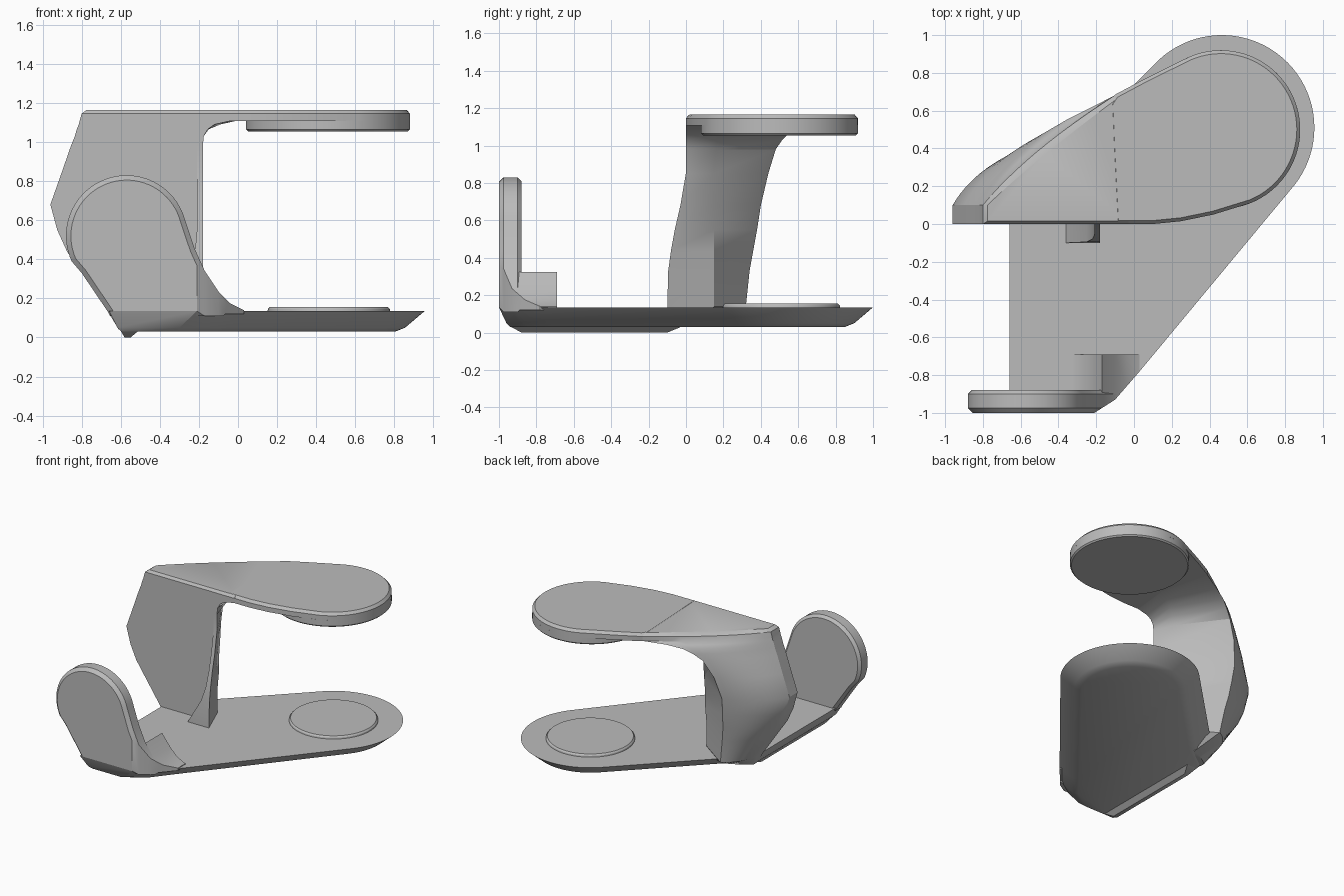
import bpy, bmesh
from math import sin, cos, radians
from mathutils import Vector

if "Cube" in bpy.data.objects:
    bpy.data.objects.remove(bpy.data.objects["Cube"])

grey = bpy.data.materials.new("neutral_grey")
grey.use_nodes = True
colour = (0.5, 0.5, 0.5, 1)
grey.diffuse_color = colour
grey.node_tree.nodes["Principled BSDF"].inputs["Base Color"].default_value = colour


def arc(cx, cy, radius, start, end, steps=40):
    """Points along a circular arc, angles in degrees."""
    angles = [radians(start + (end - start) * i / steps) for i in range(steps + 1)]
    return [(cx + radius * cos(a), cy + radius * sin(a)) for a in angles]


def inset(points, distance):
    """Move a counter-clockwise outline inwards by a distance."""
    result = []
    count = len(points)
    for i, point in enumerate(points):
        here = Vector(point)
        before = (here - Vector(points[i - 1])).normalized()
        after = (Vector(points[(i + 1) % count]) - here).normalized()
        n1, n2 = Vector((-before.y, before.x)), Vector((-after.y, after.x))
        middle = (n1 + n2).normalized()
        moved = here + middle * distance / max(middle.dot(n1), 0.6)
        result.append((moved.x, moved.y))
    return result


def loft(name, rings, cuts=()):
    """Skin a stack of equally long rings, cap both ends, optionally slice."""
    bm = bmesh.new()
    levels = [[bm.verts.new(p) for p in ring] for ring in rings]
    count = len(levels[0])
    for low, high in zip(levels, levels[1:]):
        for i in range(count):
            j = (i + 1) % count
            bm.faces.new((low[i], low[j], high[j], high[i]))
    bm.faces.new(levels[0][::-1])
    bm.faces.new(levels[-1])
    for point, normal in cuts:
        geometry = bm.verts[:] + bm.edges[:] + bm.faces[:]
        bmesh.ops.bisect_plane(bm, geom=geometry, plane_co=point,
                               plane_no=normal, clear_outer=True)
        open_edges = [e for e in bm.edges if e.is_boundary]
        bmesh.ops.holes_fill(bm, edges=open_edges, sides=0)
    bmesh.ops.recalc_face_normals(bm, faces=bm.faces[:])
    mesh = bpy.data.meshes.new(name)
    bm.to_mesh(mesh)
    bm.free()
    mesh.materials.append(grey)
    part = bpy.data.objects.new(name, mesh)
    bpy.context.collection.objects.link(part)
    bpy.ops.object.select_all(action="DESELECT")
    part.select_set(True)
    bpy.context.view_layer.objects.active = part
    bpy.ops.object.shade_smooth_by_angle(angle=radians(30))


def flat(points, z):
    return [(x, y, z) for x, y in points]


def upright(points, y):
    return [(x, y, z) for x, z in points]


def disc(name, cx, cy, layers):
    loft(name, [flat(arc(cx, cy, r, 0, 355, 71), z) for z, r in layers])


# Base plate: a rounded tongue whose sides taper towards the floor
def base_outline(d):
    left, front = -0.66 + 0.43 * d, -1 + 0.4 * d
    return ([(left, front), (-0.21 - 0.9 * d, front),
             (-0.1 - 0.6 * d, -0.93 + 0.6 * d), (0.03 - 0.7 * d, -0.78 + 0.6 * d)]
            + arc(0.465, 0.51, 0.49 - d, -39, 137)
            + [(-0.46 + 0.5 * d, 0.28 - 0.9 * d), (left + 0.02, 0.08 - 0.5 * d), (left, 0)])


loft("base_plate", [flat(base_outline(d), z)
                    for z, d in ((0.03, 0.15), (0.05, 0.1), (0.135, 0))])

# Narrow tapered ridge below the left edge of the base
loft("base_ridge", [flat([(x1, y1), (x2, y1), (x2, y2), (x1, y2)], z)
                    for x1, x2, y1, y2, z in ((-0.58, -0.55, -0.88, -0.1, 0),
                                              (-0.6, -0.51, -0.94, -0.02, 0.033))])

# Raised pad on the base
disc("base_pad", 0.465, 0.51, ((0.13, 0.315), (0.145, 0.312), (0.155, 0.303)))

# Upright front panel: a disc whose foot flares into the base
panel = (arc(-0.57, 0.52, 0.31, 15, 205)
         + [(-0.8, 0.33), (-0.665, 0.13), (-0.655, 0.11), (0, 0.11), (0.03, 0.14),
            (-0.04, 0.175), (-0.1, 0.235), (-0.17, 0.34), (-0.22, 0.45)])
corner_cuts = [(Vector((-0.1, -0.93, 0)), Vector((0.07, -0.11, 0))),
               (Vector((-0.1, -0.93, 0)), Vector((0.15, -0.13, 0)))]
panel_layers = ((-1, 0.025), (-0.975, 0), (-0.9, 0), (-0.88, 0.02))
loft("front_panel", [upright(inset(panel, d), y) for y, d in panel_layers], corner_cuts)

# Curved foot behind the panel
foot = [(-0.32, 0.12), (0.03, 0.12), (0.03, 0.14), (-0.04, 0.175), (-0.1, 0.235),
        (-0.17, 0.325), (-0.21, 0.24), (-0.26, 0.17), (-0.32, 0.14)]
loft("panel_foot", [upright(foot, y) for y in (-0.92, -0.69)], corner_cuts)


# Column: flat front with a slim buttress, bulging back, flaring into the arm
def column_ring(z, left, buttress, right, side, bulge, back):
    rib_x, rib_y = buttress
    edge, mid, end = Vector((left, min(0.1, z))), Vector(bulge), Vector(back)
    ring = [(left, max(rib_y, 0)), (rib_x, max(rib_y, 0)), (rib_x, rib_y),
            (right, rib_y), side]
    for i in range(13):
        t = i / 12
        p = end * (1 - t) ** 2 + mid * 2 * t * (1 - t) + edge * t * t
        ring.append((p.x, p.y))
    return flat(ring, z)


rib = (-0.21, -0.001)
sections = [
    (0.04, -0.61, (-0.36, -0.1), -0.18, (-0.27, 0.1), (-0.54, 0.1), (-0.44, 0.14)),
    (0.14, -0.67, (-0.36, -0.1), -0.18, (-0.28, 0.15), (-0.64, 0.26), (-0.52, 0.32)),
    (0.33, -0.8, (-0.25, -0.095), -0.18, (-0.28, 0.15), (-0.74, 0.27), (-0.55, 0.34)),
    (0.44, -0.875, (-0.22, -0.08), -0.18, (-0.27, 0.15), (-0.79, 0.28), (-0.57, 0.36)),
    (0.55, -0.925, (-0.21, -0.06), -0.18, (-0.27, 0.15), (-0.82, 0.28), (-0.58, 0.38)),
    (0.68, -0.96, (-0.21, -0.03), -0.18, (-0.26, 0.15), (-0.85, 0.29), (-0.59, 0.4)),
    (0.85, -0.9, rib, -0.18, (-0.25, 0.15), (-0.78, 0.31), (-0.55, 0.44)),
    (0.98, -0.855, rib, -0.18, (-0.24, 0.16), (-0.7, 0.33), (-0.48, 0.48)),
    (1.03, -0.835, rib, -0.175, (-0.2, 0.19), (-0.67, 0.34), (-0.42, 0.515)),
    (1.065, -0.825, rib, -0.155, (-0.15, 0.22), (-0.65, 0.35), (-0.36, 0.55)),
    (1.09, -0.815, rib, -0.12, (-0.09, 0.26), (-0.63, 0.36), (-0.26, 0.6)),
    (1.11, -0.81, rib, -0.03, (0, 0.3), (-0.61, 0.37), (-0.1, 0.682)),
    (1.145, -0.8, rib, -0.03, (0.05, 0.3), (-0.57, 0.38), (-0.1, 0.682)),
    (1.164, -0.775, (-0.21, 0.015), -0.03, (0.05, 0.3), (-0.52, 0.35), (-0.08, 0.67)),
]
loft("column", [column_ring(*s) for s in sections])

# Arm: tapering plate reaching out over the base
arm = ([(-0.1, 0), (0.1, 0), (0.25, 0.015), (0.42, 0.05)]
       + arc(0.46, 0.5, 0.42, -68, 114)
       + [(0.05, 0.765), (-0.1, 0.685), (-0.13, 0.64), (-0.12, 0.4)])
loft("arm", [flat(inset(arm, d), z) for z, d in ((1.108, 0), (1.145, 0), (1.165, 0.018))])

# Thick round head beneath the end of the arm
disc("arm_head", 0.46, 0.5, ((1.055, 0.41), (1.065, 0.42), (1.11, 0.42)))
